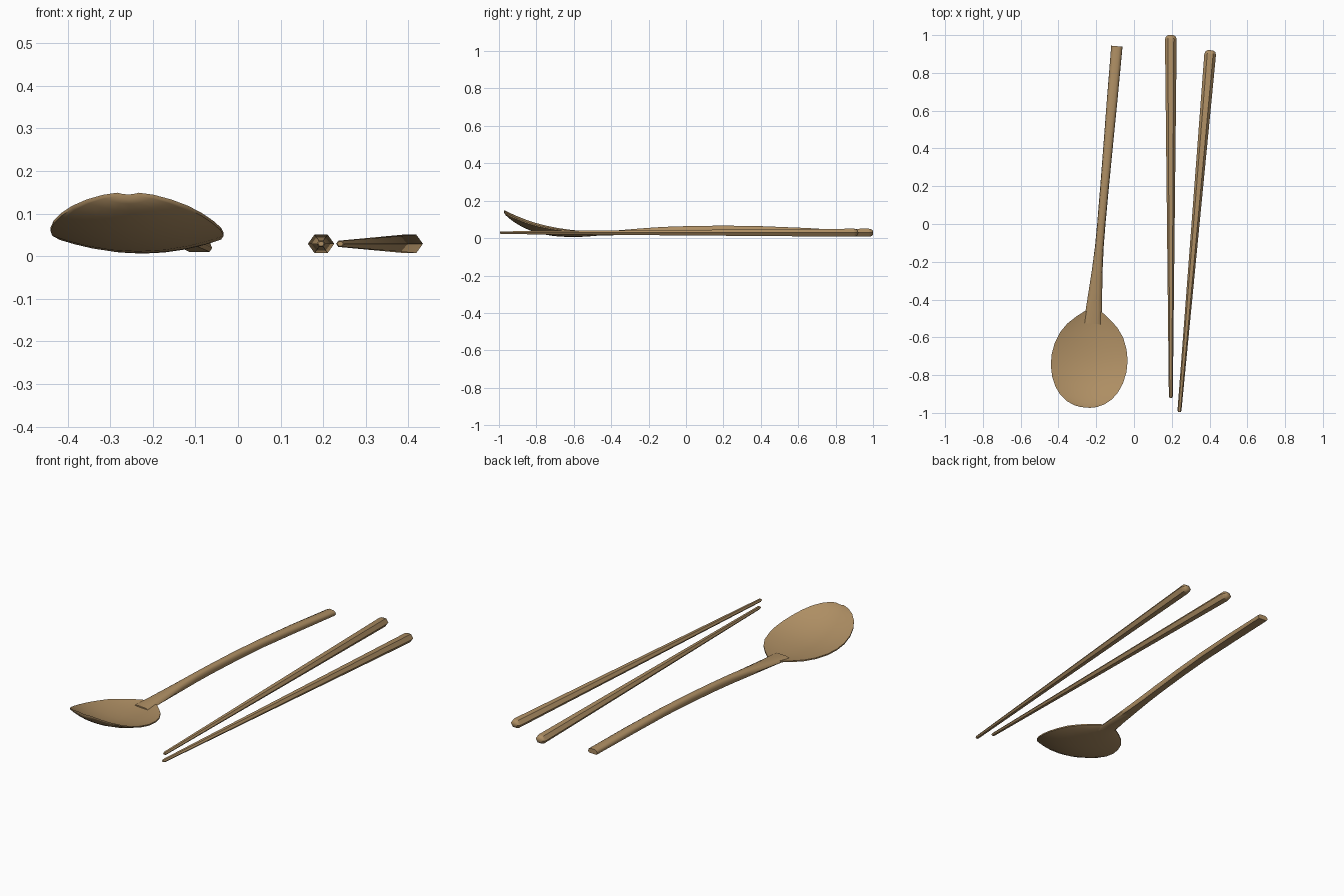
import bpy, bmesh, math
from mathutils import Matrix, Vector

cube = bpy.data.objects.get("Cube")
if cube:
    bpy.data.objects.remove(cube, do_unlink=True)

wood = bpy.data.materials.new("light_wood")
wood.use_nodes = True
COLOUR = (0.42, 0.27, 0.125, 1)
wood.diffuse_color = COLOUR
wood.node_tree.nodes["Principled BSDF"].inputs["Base Color"].default_value = COLOUR


def loft(name, rings, matrix, angle):
    """Skin closed rings of equal length and cap both ends."""
    bm = bmesh.new()
    loops = [[bm.verts.new(p) for p in ring] for ring in rings]
    n = len(loops[0])
    for a, b in zip(loops, loops[1:]):
        for i in range(n):
            j = (i + 1) % n
            bm.faces.new((a[i], a[j], b[j], b[i]))
    bm.faces.new(loops[0])
    bm.faces.new(loops[-1])
    bmesh.ops.recalc_face_normals(bm, faces=bm.faces)
    mesh = bpy.data.meshes.new(name)
    bm.to_mesh(mesh)
    bm.free()
    mesh.materials.append(wood)
    obj = bpy.data.objects.new(name, mesh)
    bpy.context.collection.objects.link(obj)
    obj.matrix_world = matrix
    bpy.ops.object.select_all(action='DESELECT')
    obj.select_set(True)
    bpy.context.view_layer.objects.active = obj
    bpy.ops.object.shade_smooth_by_angle(angle=math.radians(angle))
    return obj


def chopstick(name, tip, end):
    """Six-sided tapered stick with a rounded thick end."""
    length = (Vector(end) - Vector(tip)).length
    lean = math.atan2(end[0] - tip[0], end[1] - tip[1])
    rings = []
    for y, r in ((0, 0.007), (0.008, 0.0105), (length - 0.022, 0.031),
                 (length - 0.008, 0.026), (length, 0.014)):
        rings.append([(r * math.cos(k * math.pi / 3), y,
                       0.8 * r * math.sin(k * math.pi / 3)) for k in range(6)])
    loft(name, rings, Matrix.Translation((tip[0], tip[1], 0.029))
         @ Matrix.Rotation(-lean, 4, 'Z'), 40)


chopstick("straight_chopstick", (0.195, -0.92), (0.195, 1.0))
chopstick("leaning_chopstick", (0.24, -0.995), (0.405, 0.92))

# The spoon is modelled along y and sheared so it leans with its flat end square
lean = Matrix.Translation((-0.173, 0, 0)) @ Matrix.Rotation(math.radians(-5), 4, 'Z')

# Handle stations: y, half width, bottom, top
handle = [(-0.53, 0.047, 0.012, 0.028), (-0.46, 0.043, 0.014, 0.034),
          (-0.36, 0.036, 0.016, 0.042), (-0.24, 0.028, 0.018, 0.052),
          (-0.12, 0.023, 0.022, 0.060), (0.0, 0.022, 0.026, 0.064),
          (0.2, 0.023, 0.030, 0.067), (0.4, 0.025, 0.030, 0.064),
          (0.65, 0.028, 0.022, 0.054), (0.945, 0.030, 0.010, 0.036)]
section = [(-1, 0.35), (-0.85, 0.8), (-0.45, 1), (0.45, 1),
           (0.85, 0.8), (1, 0.35), (0.8, 0), (-0.8, 0)]
loft("spoon_handle",
     [[(w * u, y, lo + (hi - lo) * v) for u, v in section] for y, w, lo, hi in handle],
     lean, 50)

# Bowl stations: y, half width, height along the middle, height at the rim
bowl = [(-0.465, 0.045, 0.026, 0.030), (-0.50, 0.090, 0.023, 0.032),
        (-0.54, 0.133, 0.020, 0.035), (-0.59, 0.168, 0.018, 0.040),
        (-0.65, 0.191, 0.019, 0.046), (-0.71, 0.202, 0.023, 0.055),
        (-0.77, 0.201, 0.033, 0.067), (-0.83, 0.188, 0.050, 0.083),
        (-0.88, 0.166, 0.072, 0.101), (-0.92, 0.137, 0.096, 0.118),
        (-0.95, 0.100, 0.118, 0.133), (-0.968, 0.060, 0.135, 0.144),
        (-0.975, 0.025, 0.145, 0.149)]
across = [math.sin(math.pi / 2 * k / 5) for k in range(-5, 6)]
rings = []
for y, w, mid, rim in bowl:
    top = [(w * u, y, mid + (rim - mid) * u * u) for u in across]
    under = [(x, yy, z - 0.007 - 0.005 * (1 - (x / w) ** 2)) for x, yy, z in reversed(top)]
    rings.append(top + under)
loft("spoon_bowl", rings, lean, 50)
